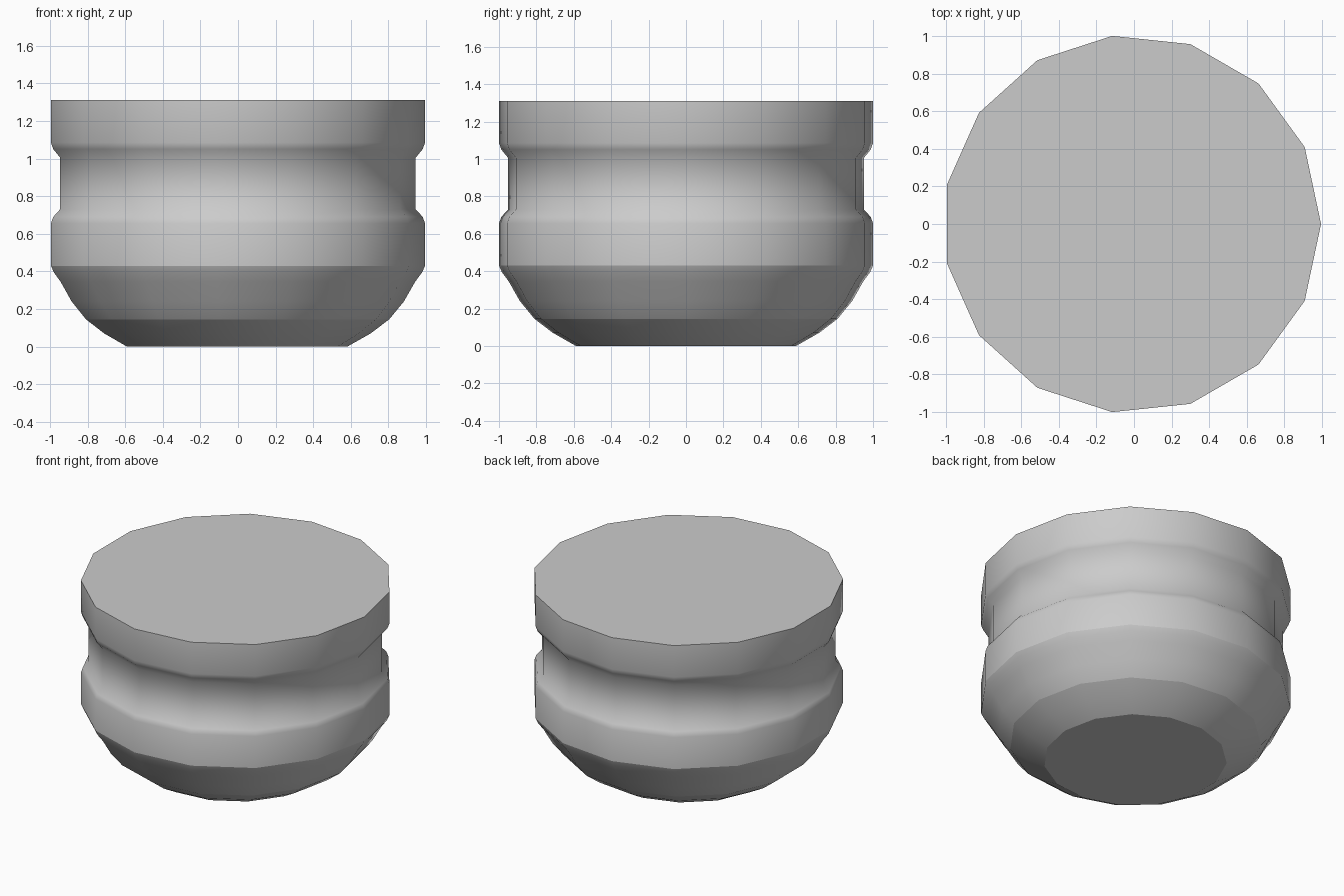
import bpy, bmesh, math

if "Cube" in bpy.data.objects:
    bpy.data.objects.remove(bpy.data.objects["Cube"])

SIDES = 15
SHIFT = -0.011  # centres the odd-sided outline on x
# profile: radius, height, sharp ring?
PROFILE = [
    (0.592, 0.0, True), (0.716, 0.07, False), (0.815, 0.145, True),
    (0.893, 0.24, False), (0.953, 0.345, False), (0.990, 0.395, False),
    (1.0055, 0.43, True), (1.0055, 0.655, False), (0.993, 0.69, False),
    (0.956, 0.73, False), (0.956, 1.005, False), (0.993, 1.05, False),
    (1.0055, 1.085, False), (1.0055, 1.31, True),
]

# turned pot body with a grooved waist
bm = bmesh.new()
rings = []
for r, z, _ in PROFILE:
    rings.append([bm.verts.new((r * math.cos(a) + SHIFT, r * math.sin(a), z))
                  for a in (math.tau * i / SIDES for i in range(SIDES))])
for low, high in zip(rings, rings[1:]):
    for i in range(SIDES):
        j = (i + 1) % SIDES
        bm.faces.new((low[i], low[j], high[j], high[i])).smooth = True

# flat base and lid
bm.faces.new(rings[0][::-1])
bm.faces.new(rings[-1])

# crisp rings between the shading bands
for ring, (_, _, sharp) in zip(rings, PROFILE):
    if sharp:
        for i in range(SIDES):
            bm.edges.get((ring[i], ring[(i + 1) % SIDES])).smooth = False

mesh = bpy.data.meshes.new("round_pot")
bm.to_mesh(mesh)
bm.free()
bpy.context.collection.objects.link(bpy.data.objects.new("round_pot", mesh))
